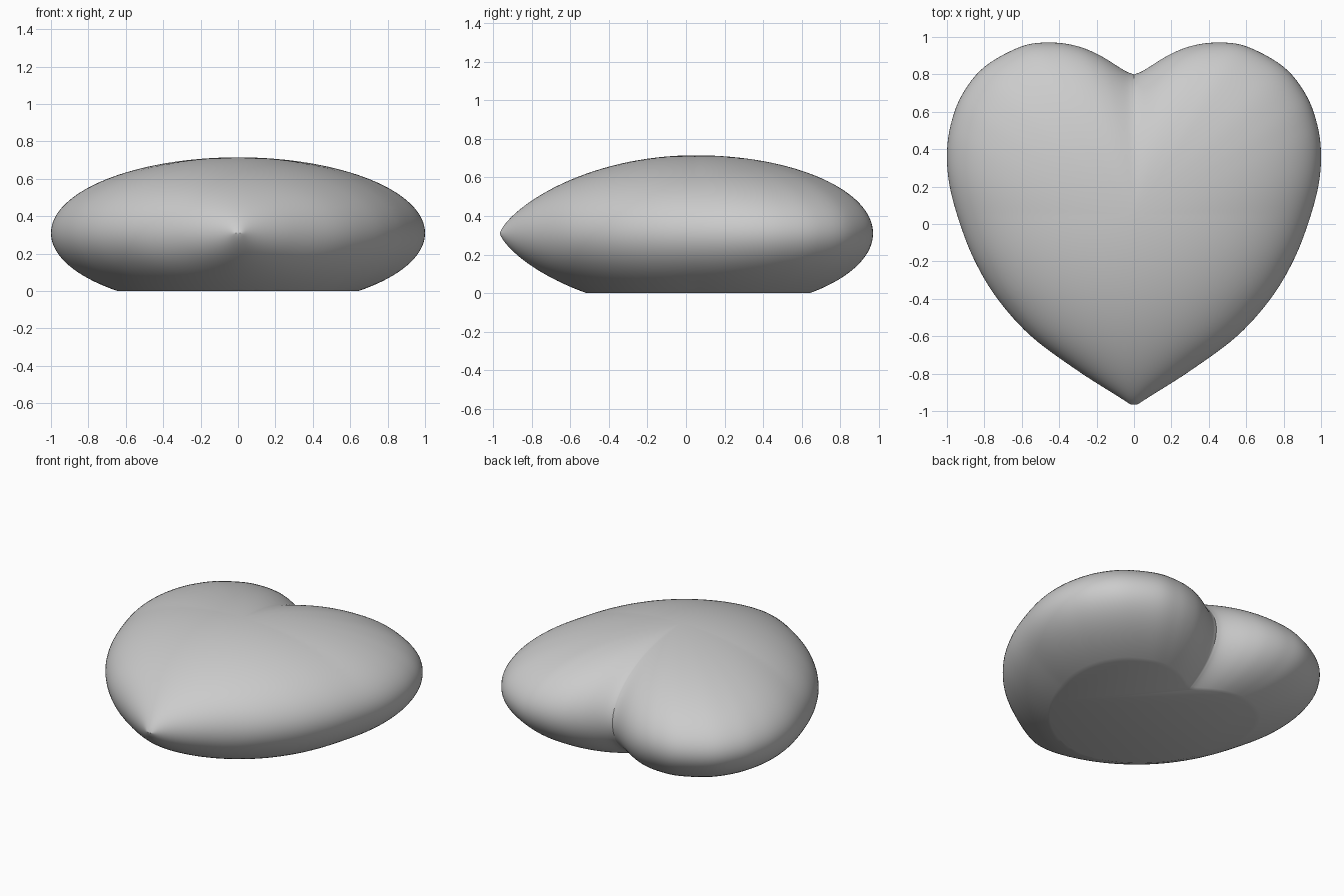
import bpy, bmesh, math
from mathutils import Vector

if "Cube" in bpy.data.objects:
    bpy.data.objects.remove(bpy.data.objects["Cube"])

MID_Z, H, CY, TIP = 0.31, 0.405, 0.05, -0.965

# right half of the heart outline, notch to tip
half = [(0, .80), (.05, .82), (.18, .9), (.3, .95), (.44, .97), (.6, .95), (.8, .84), (.92, .69),
        (.98, .53), (1, .37), (.985, .2), (.93, 0), (.85, -.2), (.73, -.4),
        (.55, -.6), (.3, -.785), (.08, -.925), (.022, -.962), (0, TIP)]


def spline(pts, n):
    p = [Vector(q) for q in pts]
    p = [2 * p[0] - p[1]] + p + [2 * p[-1] - p[-2]]
    out = []
    for i in range(1, len(p) - 2):
        a, b, c, d = p[i - 1:i + 3]
        for k in range(n):
            t = k / n
            out.append(0.5 * (2 * b + (c - a) * t + (2 * a - 5 * b + 4 * c - d) * t * t
                              + (3 * b - a - 3 * c + d) * t ** 3))
    return out + [p[-2]]


right = spline(half, 6)
loop = right + [Vector((-q.x, q.y)) for q in reversed(right[1:-1])]


def width(y):
    for a, b in zip(right[30:], right[31:]):
        if a.y >= y >= b.y and a.y > b.y:
            return a.x + (b.x - a.x) * (y - a.y) / (b.y - a.y)
    return 0


def thickness(x, y, s):
    # round lobes at the back, a ridge narrowing to the tip at the front
    if y >= CY:
        return H * math.sqrt(max(0, 1 - s * s))
    u = min(1, (CY - y) / (CY - TIP))
    w = max(width(y), 1e-6)
    return H * max(0, 1 - u * u) ** .72 * math.sqrt(max(0, 1 - (x / w) ** 2))


# puffy body: nested rings above and below the rim
bm = bmesh.new()
RINGS = 32
n = len(loop)
rim = [bm.verts.new((q.x, q.y, MID_Z)) for q in loop]
for side in (1, -1):
    prev = rim
    for r in range(1, RINGS):
        s = math.cos(math.pi / 2 * r / RINGS)
        ring = []
        for q in loop:
            x, y = q.x * s, CY + (q.y - CY) * s
            ring.append(bm.verts.new((x, y, MID_Z + side * thickness(x, y, s))))
        for i in range(n):
            j = (i + 1) % n
            bm.faces.new((prev[i], prev[j], ring[j], ring[i]))
        prev = ring
    top = bm.verts.new((0, CY, MID_Z + side * H))
    for i in range(n):
        bm.faces.new((prev[i], prev[(i + 1) % n], top))

# flat base
cut = bmesh.ops.bisect_plane(bm, geom=bm.verts[:] + bm.edges[:] + bm.faces[:], dist=1e-5,
                             plane_co=(0, 0, 0), plane_no=(0, 0, -1), clear_outer=True)
edges = [e for e in cut["geom_cut"] if isinstance(e, bmesh.types.BMEdge)]
bmesh.ops.contextual_create(bm, geom=edges)
bmesh.ops.recalc_face_normals(bm, faces=bm.faces[:])

mesh = bpy.data.meshes.new("heart")
bm.to_mesh(mesh)
bm.free()
heart = bpy.data.objects.new("heart", mesh)
bpy.context.collection.objects.link(heart)
grey = bpy.data.materials.new("light grey")
grey.diffuse_color = (.6, .6, .6, 1)
grey.use_nodes = True
grey.node_tree.nodes["Principled BSDF"].inputs["Base Color"].default_value = grey.diffuse_color
mesh.materials.append(grey)
bpy.context.view_layer.objects.active = heart
heart.select_set(True)
bpy.ops.object.shade_smooth_by_angle(angle=math.radians(35))
